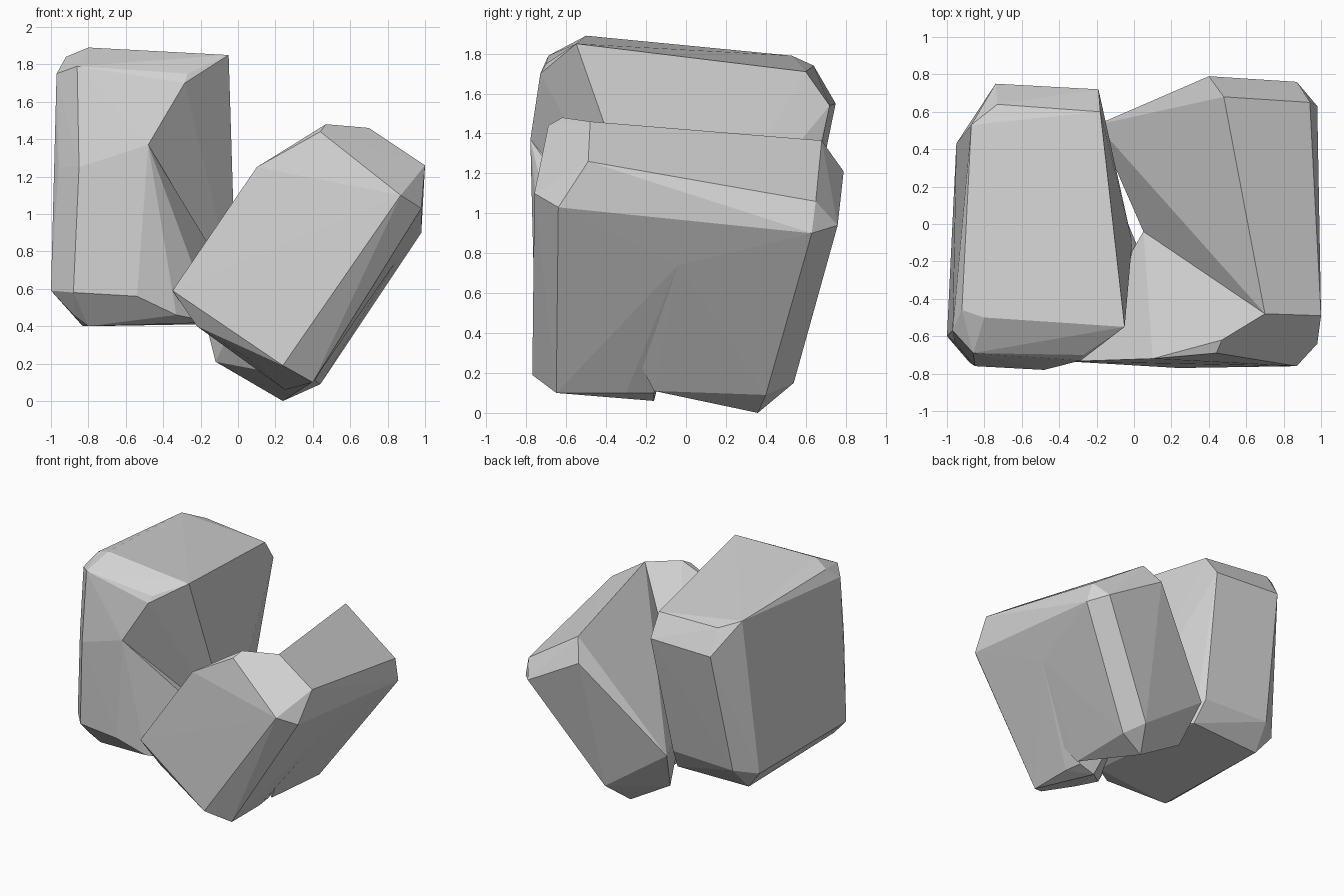
import bpy, bmesh

if "Cube" in bpy.data.objects:
    bpy.data.objects.remove(bpy.data.objects["Cube"])

stone = bpy.data.materials.new("grey stone")
stone.diffuse_color = (0.66, 0.66, 0.66, 1)
stone.use_nodes = True
stone.node_tree.nodes["Principled BSDF"].inputs["Base Color"].default_value = stone.diffuse_color


def boulder(name, corners):
    """Flat-faced rock wrapped around its corner points."""
    bm = bmesh.new()
    for c in corners:
        bm.verts.new(c)
    res = bmesh.ops.convex_hull(bm, input=bm.verts)
    spare = {v for v in res["geom_interior"] + res["geom_unused"]
             if isinstance(v, bmesh.types.BMVert)}
    bmesh.ops.delete(bm, geom=list(spare), context="VERTS")
    bmesh.ops.recalc_face_normals(bm, faces=bm.faces)
    me = bpy.data.meshes.new(name)
    bm.to_mesh(me)
    bm.free()
    me.materials.append(stone)
    ob = bpy.data.objects.new(name, me)
    bpy.context.collection.objects.link(ob)
    return ob


def fuse(rock, lobe):
    """Join two overlapping lobes into one skin."""
    mod = rock.modifiers.new("fuse", "BOOLEAN")
    mod.operation = "UNION"
    mod.solver = "EXACT"
    mod.object = lobe
    bpy.context.view_layer.objects.active = rock
    bpy.ops.object.modifier_apply(modifier="fuse")
    bpy.data.objects.remove(lobe)


# Tall upright rock on the left: a chipped upper body over a wider foot
lower = [
    (-.48, -.78, 1.37), (-.01, -.095, .55), (-.85, -.76, 1.25), (-.96, -.63, 1.25),
    (-.88, -.74, .58), (-1.0, -.60, .59), (-.88, -.62, .46), (-.25, .52, .58),
    (-.80, .55, .58), (-.95, .43, .55), (-.83, .39, .40), (-.22, .42, .41),
    (-.80, -.60, .40)]
upper = [
    (-.80, -.50, 1.89), (-.05, -.55, 1.85), (-.73, .64, 1.74), (-.18, .60, 1.71),
    (-.87, .53, 1.79), (-.92, -.46, 1.84), (-.86, -.69, 1.79), (-.97, -.57, 1.75),
    (-.27, -.70, 1.75), (-.285, -.73, 1.70), (-.19, .72, 1.54), (-.74, .75, 1.55)]
upright = boulder("upright_rock", upper + lower)
foot = boulder("upright_rock_foot", lower + [
    (-.54, -.76, .56), (-.33, -.70, .46), (-.13, -.55, .42), (.04, -.17, .51)])
fuse(upright, foot)

# Leaning rock on the right: front and back lobes meet in a valley
ridge, shoulder = (.70, -.48, 1.46), (1.0, -.49, 1.26)
heel, waist, crack = (.98, -.64, 1.03), (.05, -.04, .56), (.84, -.04, .74)

leaning = boulder("leaning_rock", [
    ridge, shoulder, heel, waist, crack,
    (.47, -.62, 1.48), (.44, -.69, 1.44), (.10, -.72, 1.25), (.87, -.76, 1.10),
    (-.35, -.735, .59), (-.22, -.67, .40), (.24, -.77, .19), (.40, -.65, .10),
    (.05, -.60, .23), (.40, -.30, .10), (.25, -.16, .06), (.38, -.16, .10)])
back_lobe = boulder("leaning_rock_back", [
    ridge, shoulder, heel, waist, crack,
    (.48, .68, 1.365), (.94, .65, 1.06), (.98, .63, .90), (.40, .79, 1.21),
    (.87, .76, .94), (.44, .40, .09), (.34, .54, .15), (.24, .36, 0),
    (-.12, .37, .21), (-.20, .53, .53), (.41, -.16, .11)])
fuse(leaning, back_lobe)
